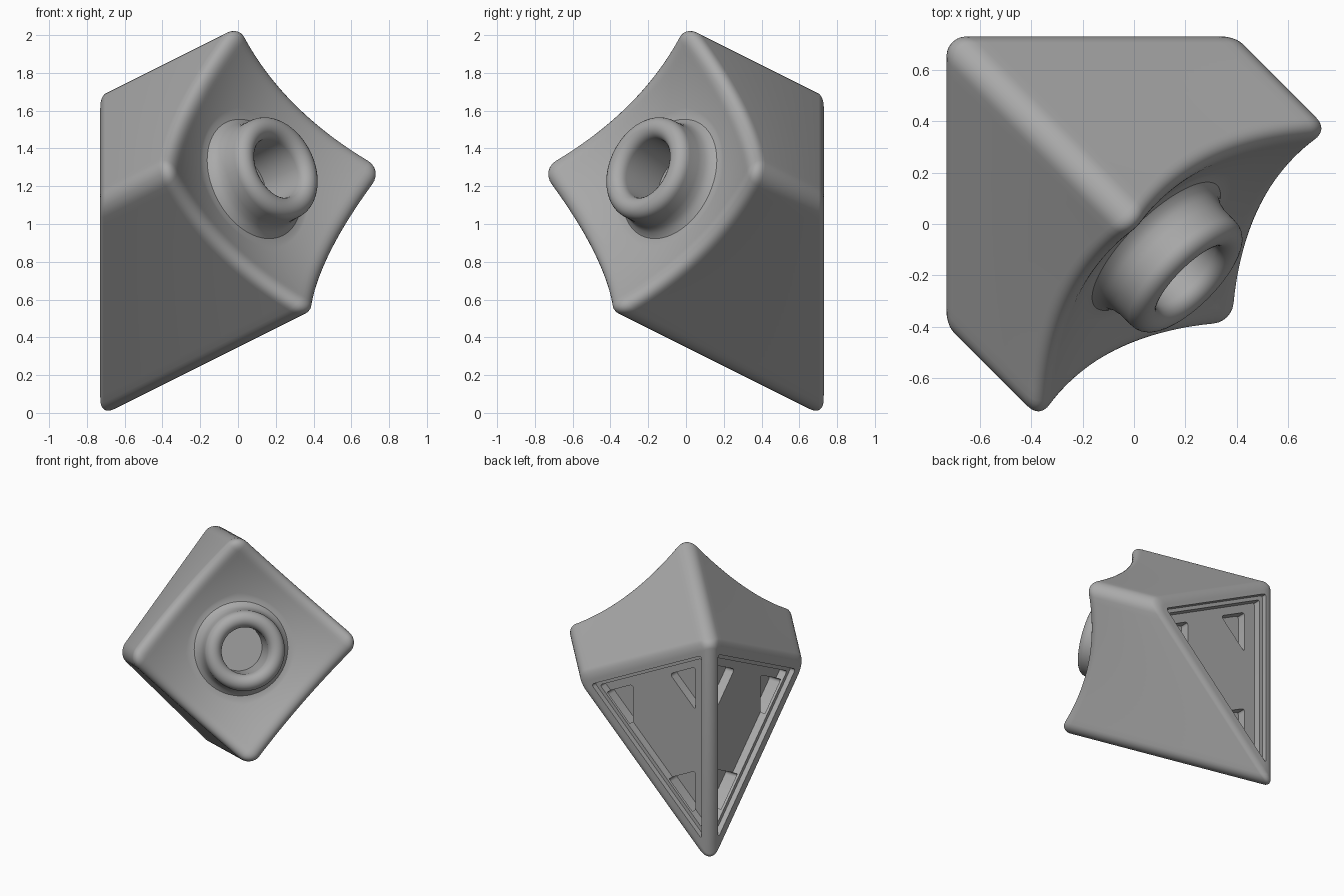
import bpy, bmesh, math
from mathutils import Vector

if "Cube" in bpy.data.objects:
    bpy.data.objects.remove(bpy.data.objects["Cube"])

# Frame of the slanted square prism
C = Vector((0.18, -0.18, 1.285))
N = Vector((2, -2, 1)) / 3
H = Vector((1, 1, 0)).normalized()
U = Vector((-1, 1, 4)).normalized()
WALL = 0.73          # distance of the two flat rear walls
CORNER, DIAG = 0.1, 0.835
RIM, BACK_RIM, SEAM = 0.09, 0.04, 0.08

grey = bpy.data.materials.new("grey")
grey.diffuse_color = (0.40, 0.40, 0.40, 1)
grey.use_nodes = True
grey.node_tree.nodes["Principled BSDF"].inputs["Base Color"].default_value = grey.diffuse_color


def outline(inset):
    """Rounded square in (h, u), starting on the +h axis."""
    pts, centre, r = [], DIAG - CORNER * math.sqrt(2), CORNER - inset
    for k in range(4):
        base = k * math.pi / 2
        cx, cy = centre * math.cos(base), centre * math.sin(base)
        arc = [base + math.radians(-45 + 90 * i / 8) for i in range(9)]
        pts += [Vector((cx + r * math.cos(a), cy + r * math.sin(a))) for a in arc]
        nxt = base + math.pi / 2
        a = nxt - math.pi / 4
        end = Vector((centre * math.cos(nxt) + r * math.cos(a),
                      centre * math.sin(nxt) + r * math.sin(a)))
        start = pts[-1]
        pts += [start.lerp(end, i / 24) for i in range(1, 24)]
    return pts[4:] + pts[:4]


def front_height(p):
    return -0.19 + p.length_squared / 2.7


def back_height(p):
    h = abs(p.x)
    if h < SEAM / math.sqrt(2):
        h = SEAM * math.sqrt(2) - math.sqrt(SEAM ** 2 - h * h)
    return (0.18 - WALL - 0.36 + p.y / math.sqrt(18) + h / math.sqrt(2)) * 1.5


# Rings of the body, from the rear rim to the socket floor
rings = []
for i in range(6, -1, -1):
    a = math.radians(15 * i)
    ring = outline(BACK_RIM * (1 - math.cos(a)))
    rings.append([(p, back_height(p) + BACK_RIM * (1 - math.sin(a))) for p in ring])
for i in range(9):
    a = math.radians(90 * i / 8)
    ring = outline(RIM * (1 - math.cos(a)))
    rings.append([(p, front_height(p) - RIM * (1 - math.sin(a))) for p in ring])
inner = outline(RIM)
for i in range(1, 11):      # dished face blending from square to circle
    ring = [p.lerp(p.normalized() * 0.365, i / 10) for p in inner]
    rings.append([(p, front_height(p)) for p in ring])
lathe = [(0.335, -0.14), (0.31, -0.12), (0.295, -0.09), (0.287, -0.05)]
lathe += [(0.226 + 0.06 * math.cos(math.radians(a)), 0.02 + 0.06 * math.sin(math.radians(a)))
          for a in range(0, 181, 15)]
lathe += [(0.166, -0.235), (0.1, -0.235)]
for r, t in lathe:          # raised ring and socket
    rings.append([(p.normalized() * r, t) for p in inner])

bm = bmesh.new()
loops = [[bm.verts.new(C + H * p.x + U * p.y + N * t) for p, t in ring] for ring in rings]
n = len(inner)
for lo, hi in zip(loops, loops[1:]):
    for j in range(n):
        k = (j + 1) % n
        bm.faces.new((lo[j], lo[k], hi[k], hi[j]))
bm.faces.new(loops[-1])
# Rear walls as straight strips
b = loops[0]
for j in range(n // 2):
    quad = [b[j], b[j + 1], b[n - j - 1], b[(n - j) % n]]
    bm.faces.new(list(dict.fromkeys(quad)))
bmesh.ops.recalc_face_normals(bm, faces=bm.faces)
mesh = bpy.data.meshes.new("body")
bm.to_mesh(mesh)
bm.free()
body = bpy.data.objects.new("body", mesh)
bpy.context.collection.objects.link(body)
mesh.materials.append(grey)

# Rear wall triangle in (x, z) and its incentre
TRI = [Vector((-0.73, 1.716)), Vector((-0.73, -0.055)), Vector((0.45, 1.125))]
sides = [(TRI[(i + 1) % 3] - TRI[(i + 2) % 3]).length for i in range(3)]
INC = sum((TRI[i] * sides[i] for i in range(3)), Vector((0, 0))) / sum(sides)
INRADIUS = INC.x - TRI[0].x
MID = sum(TRI, Vector((0, 0))) / 3


def cut(points, top, depth, rounding, left):
    """Cut a rounded triangular pocket into the back wall or the left wall."""
    cm = bmesh.new()
    place = (lambda x, y, z: (-y, -x, z)) if left else (lambda x, y, z: (x, y, z))
    a = [cm.verts.new(place(p.x, WALL + top, p.y)) for p in points]
    c = [cm.verts.new(place(p.x, WALL - depth, p.y)) for p in points]
    cm.faces.new(a)
    cm.faces.new(c)
    for i in range(3):
        k = (i + 1) % 3
        cm.faces.new((a[i], a[k], c[k], c[i]))
    edges = [cm.edges.get((a[i], c[i])) for i in range(3)]
    bmesh.ops.bevel(cm, geom=edges, offset=rounding, segments=4, profile=0.5, affect='EDGES')
    bmesh.ops.recalc_face_normals(cm, faces=cm.faces)
    me = bpy.data.meshes.new("cutter")
    cm.to_mesh(me)
    cm.free()
    me.materials.append(grey)
    cutter = bpy.data.objects.new("cutter", me)
    bpy.context.collection.objects.link(cutter)
    mod = body.modifiers.new("pocket", 'BOOLEAN')
    mod.operation, mod.solver, mod.object = 'DIFFERENCE', 'EXACT', cutter
    bpy.context.view_layer.objects.active = body
    bpy.ops.object.modifier_apply(modifier=mod.name)
    bpy.data.objects.remove(cutter)


def inset(m):
    return [INC + (p - INC) * (1 - m / INRADIUS) for p in TRI]


for left in (False, True):
    cut(inset(0.085), 0.05, 0.04, 0.025, left)       # outer ledge
    cut(inset(0.113), 0.05, 0.10, 0.02, left)        # recessed panel
    for x, z in ((0.09, 0.99), (-0.45, 1.27), (-0.45, 0.46)):
        spot = Vector((x, z))                        # small corner pockets
        cut([spot + (p - MID) * 0.19 for p in TRI], -0.06, 0.17, 0.03, left)

bpy.ops.object.select_all(action='DESELECT')
body.select_set(True)
bpy.context.view_layer.objects.active = body
bpy.ops.object.shade_smooth_by_angle(angle=math.radians(35))
